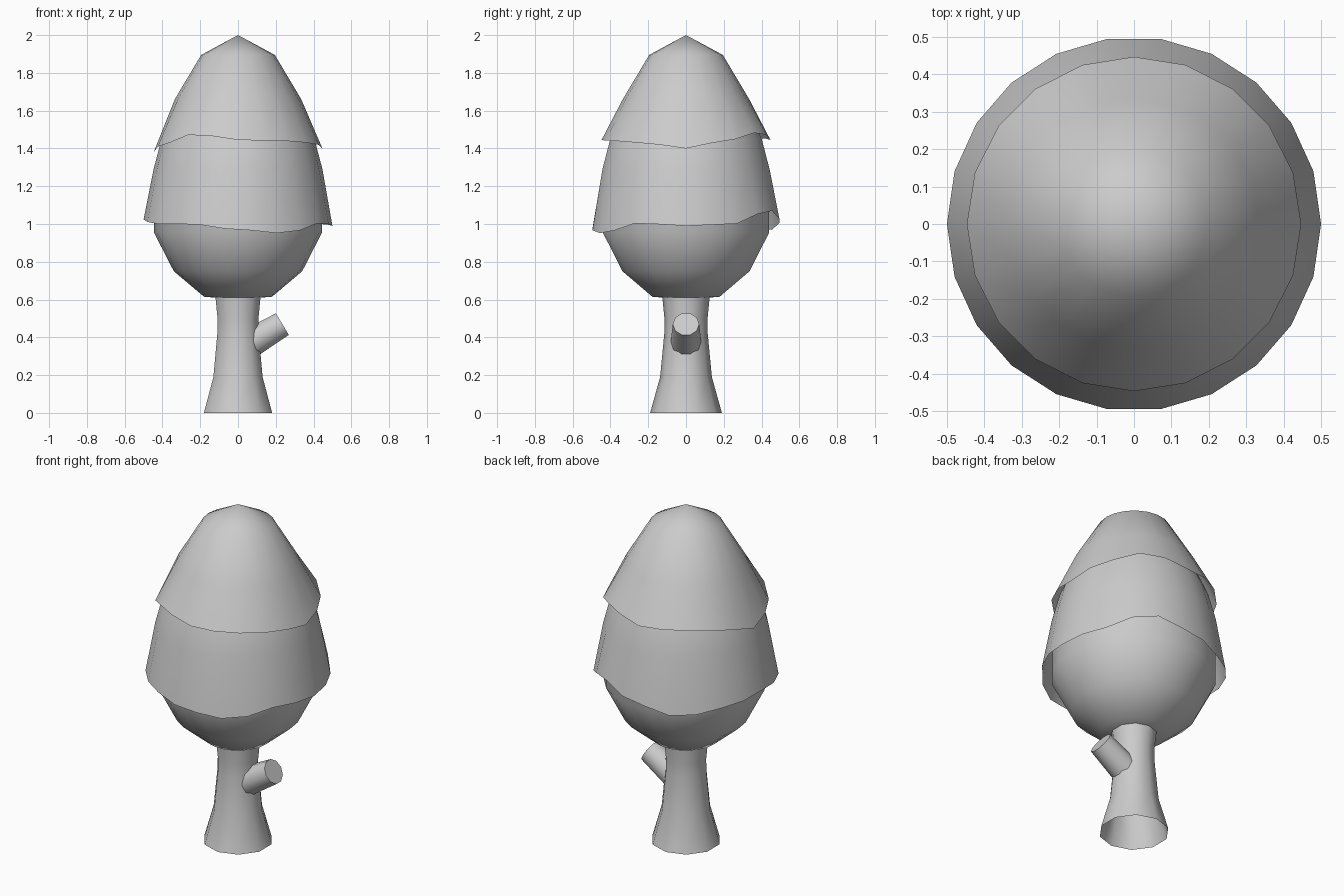
import bpy, math
from mathutils import Vector, Matrix

if "Cube" in bpy.data.objects:
    bpy.data.objects.remove(bpy.data.objects["Cube"])


def lathe(name, profile, sides, hem=None, cap=False, phase=0.0, matrix=None):
    """Revolve (radius, z) rings; an optional wavy hem is added as the last ring."""
    rings = list(profile) + ([hem] if hem else [])
    verts, rows, faces = [], [], []
    for ring in rings:
        row = []
        if not callable(ring) and ring[0] == 0:
            row = [len(verts)] * sides
            verts.append((0, 0, ring[1]))
        else:
            for i in range(sides):
                a = phase + 2 * math.pi * i / sides
                r, z = ring(a) if callable(ring) else ring
                row.append(len(verts))
                verts.append((r * math.cos(a), r * math.sin(a), z))
        rows.append(row)
    for lo, hi in zip(rows, rows[1:]):
        for i in range(sides):
            j = (i + 1) % sides
            quad = list(dict.fromkeys((lo[i], lo[j], hi[j], hi[i])))
            # rows running downward need the opposite winding
            faces.append(quad if profile[-1][1] > profile[0][1] else quad[::-1])
    if cap:
        faces.append(rows[-1])
    mesh = bpy.data.meshes.new(name)
    mesh.from_pydata(verts, [], faces)
    if matrix:
        mesh.transform(matrix)
    mesh.update()
    obj = bpy.data.objects.new(name, mesh)
    bpy.context.collection.objects.link(obj)
    bpy.context.view_layer.objects.active = obj
    obj.select_set(True)
    bpy.ops.object.shade_smooth_by_angle(angle=math.radians(50))
    obj.select_set(False)
    return obj


def wavy(radius, heights):
    """Hem of the given radius, heights spaced evenly round the circle from +x."""
    n = len(heights)

    def ring(a):
        t = (a / (2 * math.pi) * n) % n
        i = int(t)
        f = t - i
        f = f * f * (3 - 2 * f)
        return radius, heights[i % n] * (1 - f) + heights[(i + 1) % n] * f
    return ring


# Flared trunk, open underneath
lathe("trunk", [(0.19, 0), (0.137, 0.19), (0.115, 0.42), (0.114, 0.5), (0.128, 0.64)],
      10, phase=math.pi / 2)

# Cut branch stub
axis = Vector((0.86, 0, 0.51))
place = Matrix.Translation((0.235, 0, 0.47)) @ axis.to_track_quat('Z', 'Y').to_matrix().to_4x4()
lathe("branch_stub", [(0.082, -0.2), (0.07, 0)], 10, cap=True, matrix=place)

# Rounded underside of the foliage
lathe("lower_foliage", [(0, 0.6), (0.18, 0.615), (0.34, 0.75), (0.445, 0.955), (0.445, 1.25)], 22)

# Middle leaf skirt
lathe("middle_foliage", [(0.33, 1.62), (0.405, 1.45), (0.447, 1.29)], 22,
      hem=wavy(0.5, [0.99, 1.0, 1.075, 1.015, 0.965, 1.0,
                     1.025, 1.0, 1.0, 0.97, 0.95, 1.005]))

# Top leaf cap
lathe("top_foliage", [(0, 2.0), (0.195, 1.895), (0.335, 1.66)], 20,
      hem=wavy(0.447, [1.40, 1.445, 1.487, 1.445, 1.455, 1.44,
                       1.38, 1.425, 1.477, 1.445, 1.44, 1.43]))
